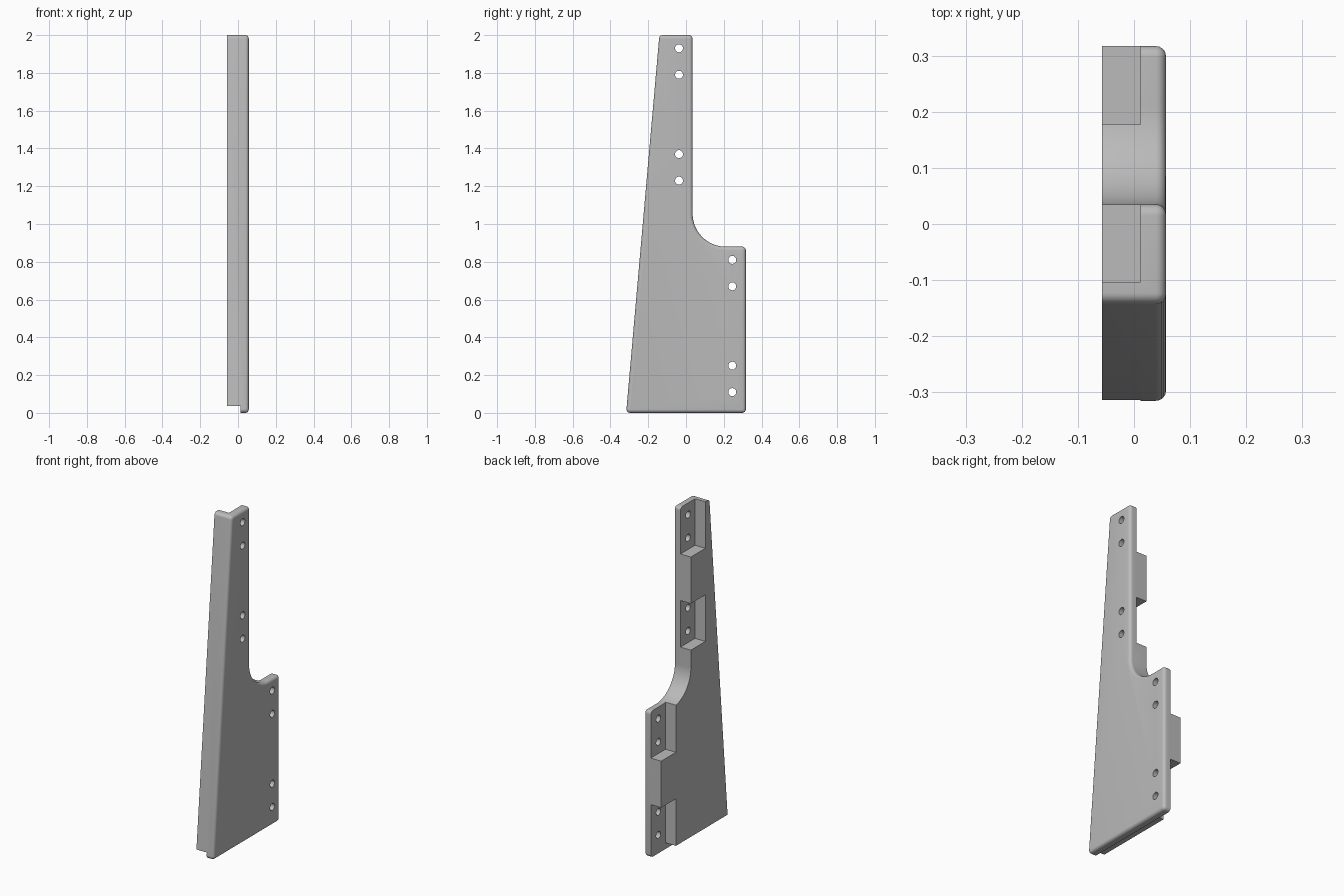
import bpy, bmesh, math
from mathutils import Vector, Matrix

if "Cube" in bpy.data.objects:
    bpy.data.objects.remove(bpy.data.objects["Cube"])

X0, X1 = -0.057, 0.057      # inner and outer face of the plate
LEDGE = 0.012               # depth the recesses reach

grey = bpy.data.materials.new("plain grey")
grey.diffuse_color = (0.5, 0.5, 0.5, 1)
grey.use_nodes = True
grey.node_tree.nodes["Principled BSDF"].inputs["Base Color"].default_value = grey.diffuse_color


def rounded(points):
    """Replace each (y, z, radius) corner by an arc."""
    out = []
    n = len(points)
    for i, (y, z, r) in enumerate(points):
        p = Vector((y, z))
        a = (Vector(points[i - 1][:2]) - p).normalized()
        b = (Vector(points[(i + 1) % n][:2]) - p).normalized()
        half = a.angle(b) / 2
        c = p + (a + b).normalized() * (r / math.sin(half))
        start = p + a * (r / math.tan(half)) - c
        end = p + b * (r / math.tan(half)) - c
        steps = 24 if r > 0.1 else 8
        turn = start.angle_signed(end)
        for k in range(steps + 1):
            t = -turn * k / steps
            out.append(c + Matrix.Rotation(t, 2) @ start)
    return out


def make_object(name, bm):
    bmesh.ops.recalc_face_normals(bm, faces=bm.faces)
    mesh = bpy.data.meshes.new(name)
    bm.to_mesh(mesh)
    bm.free()
    mesh.materials.append(grey)
    ob = bpy.data.objects.new(name, mesh)
    bpy.context.collection.objects.link(ob)
    return ob


def box_cutter(y0, y1, z0, z1):
    bm = bmesh.new()
    bmesh.ops.create_cube(bm, size=1)
    for v in bm.verts:
        v.co = (LEDGE if v.co.x > 0 else -0.2,
                y1 if v.co.y > 0 else y0,
                z1 if v.co.z > 0 else z0)
    return make_object("recess_cutter", bm)


def hole_cutter(y, z):
    bm = bmesh.new()
    bmesh.ops.create_cone(bm, cap_ends=True, segments=32, radius1=0.021,
                          radius2=0.021, depth=0.5,
                          matrix=Matrix.Translation((0, y, z)) @ Matrix.Rotation(math.pi / 2, 4, 'Y'))
    return make_object("hole_cutter", bm)


# Side plate: tapered outline with a large inner fillet, outer rim rounded
R = 0.02
outline = rounded([(-0.317, 0, R), (0.317, 0, R), (0.317, 0.88, R),
                   (0.035, 0.88, 0.175), (0.035, 2, R), (-0.141, 2, R)])
bm = bmesh.new()
inner = [bm.verts.new((X0, p.x, p.y)) for p in outline]
outer = [bm.verts.new((X1, p.x, p.y)) for p in outline]
bm.faces.new(inner)
bm.faces.new(outer)
n = len(outline)
for i in range(n):
    j = (i + 1) % n
    bm.faces.new((inner[i], inner[j], outer[j], outer[i]))
bmesh.ops.recalc_face_normals(bm, faces=bm.faces)
rim = [e for e in bm.edges if all(v.co.x > 0 for v in e.verts)]
bmesh.ops.bevel(bm, geom=rim, offset=0.018, segments=5, profile=0.5,
                affect='EDGES', clamp_overlap=True)
plate = make_object("side_plate", bm)

# Bottom step, four corner recesses and paired screw holes
cutters = [box_cutter(-1, 1, -0.1, 0.037)]
for y_wall, y_hole, z_mid, z0, z1 in [(-0.103, -0.037, 1.86, 1.72, 2.1),
                                      (-0.103, -0.037, 1.30, 1.16, 1.44),
                                      (0.177, 0.245, 0.74, 0.60, 0.95),
                                      (0.177, 0.245, 0.18, 0.037, 0.32)]:
    cutters.append(box_cutter(y_wall, 0.4 if y_wall > 0 else 0.1, z0, z1))
    cutters += [hole_cutter(y_hole, z_mid + s * 0.07) for s in (-1, 1)]

bpy.context.view_layer.objects.active = plate
plate.select_set(True)
for c in cutters:
    mod = plate.modifiers.new("cut", 'BOOLEAN')
    mod.operation = 'DIFFERENCE'
    mod.solver = 'EXACT'
    mod.object = c
    bpy.ops.object.modifier_apply(modifier=mod.name)
    bpy.data.objects.remove(c)

bpy.ops.object.shade_smooth_by_angle(angle=math.radians(35))
